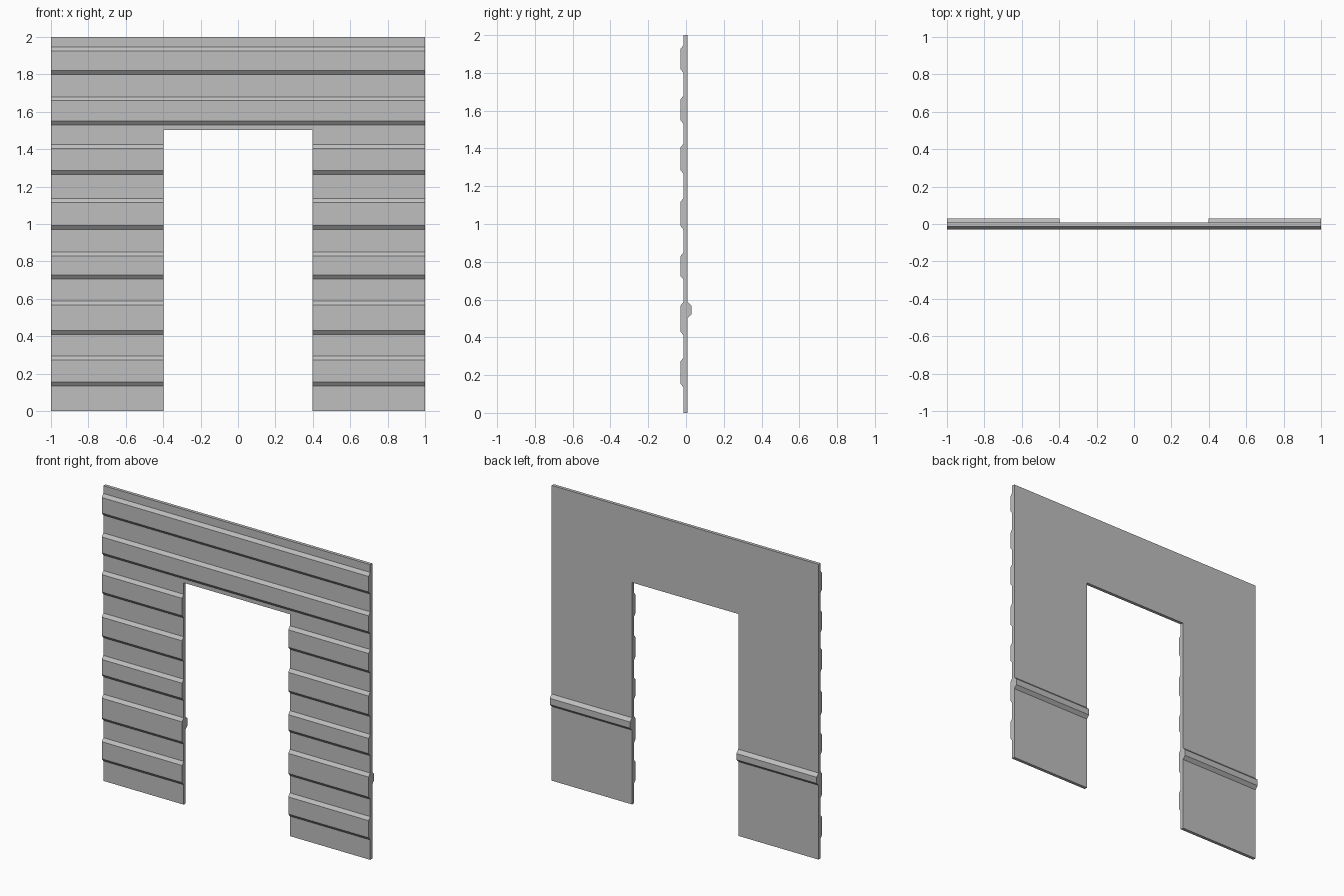
import bpy
import bmesh

cube = bpy.data.objects.get("Cube")
if cube:
    bpy.data.objects.remove(cube, do_unlink=True)

GREY = (0.52, 0.52, 0.52, 1.0)
steel = bpy.data.materials.new("grey sheet metal")
steel.use_nodes = True
steel.diffuse_color = GREY
steel.node_tree.nodes["Principled BSDF"].inputs["Base Color"].default_value = GREY

FRONT, BACK = -0.013, 0.009
RIDGE, RAIL = -0.03, 0.03
HALF_WIDTH, HEIGHT = 1.0, 2.0
DOOR_HALF, DOOR_TOP = 0.398, 1.503
BEVEL = 0.021


def extrude_profile(name, profile, x0, x1):
    """Sweep a closed (y, z) profile along x from x0 to x1."""
    bm = bmesh.new()
    face = bm.faces.new([bm.verts.new((x0, y, z)) for y, z in profile])
    swept = bmesh.ops.extrude_face_region(bm, geom=[face])["geom"]
    verts = [v for v in swept if isinstance(v, bmesh.types.BMVert)]
    bmesh.ops.translate(bm, verts=verts, vec=(x1 - x0, 0, 0))
    bmesh.ops.recalc_face_normals(bm, faces=bm.faces)
    mesh = bpy.data.meshes.new(name)
    bm.to_mesh(mesh)
    bm.free()
    mesh.materials.append(steel)
    obj = bpy.data.objects.new(name, mesh)
    bpy.context.collection.objects.link(obj)
    return obj


def trapezoid(base, crest, bottom, top):
    """Upward run of points over one raised rib with sloped edges."""
    return [(base, bottom), (crest, bottom + BEVEL),
            (crest, top - BEVEL), (base, top)]


# Corrugated wall sheet: flat back, seven raised ribs on the front
ribs = [(0.135, 0.293), (0.41, 0.588), (0.705, 0.85), (0.97, 1.137),
        (1.265, 1.425), (1.53, 1.68), (1.80, 1.947)]
section = [(FRONT, 0)]
for bottom, top in ribs:
    section += trapezoid(FRONT, RIDGE, bottom, top)
section += [(FRONT, HEIGHT), (BACK, HEIGHT), (BACK, 0)]
wall = extrude_profile("corrugated_wall", section, -HALF_WIDTH, HALF_WIDTH)

# Doorway opening
opening = [(-0.2, -0.2), (-0.2, DOOR_TOP), (0.2, DOOR_TOP), (0.2, -0.2)]
cutter = extrude_profile("doorway_cutter", opening, -DOOR_HALF, DOOR_HALF)
cutter.hide_render = True
cut = wall.modifiers.new("doorway", "BOOLEAN")
cut.operation = "DIFFERENCE"
cut.solver = "EXACT"
cut.object = cutter
bpy.context.view_layer.objects.active = wall
bpy.ops.object.modifier_apply(modifier=cut.name)
bpy.data.objects.remove(cutter, do_unlink=True)

# Back rails either side of the doorway
rail_section = trapezoid(BACK, RAIL, 0.503, 0.587)
for name, side in (("left_back_rail", 1), ("right_back_rail", -1)):
    extrude_profile(name, rail_section, side * DOOR_HALF, side * HALF_WIDTH)
